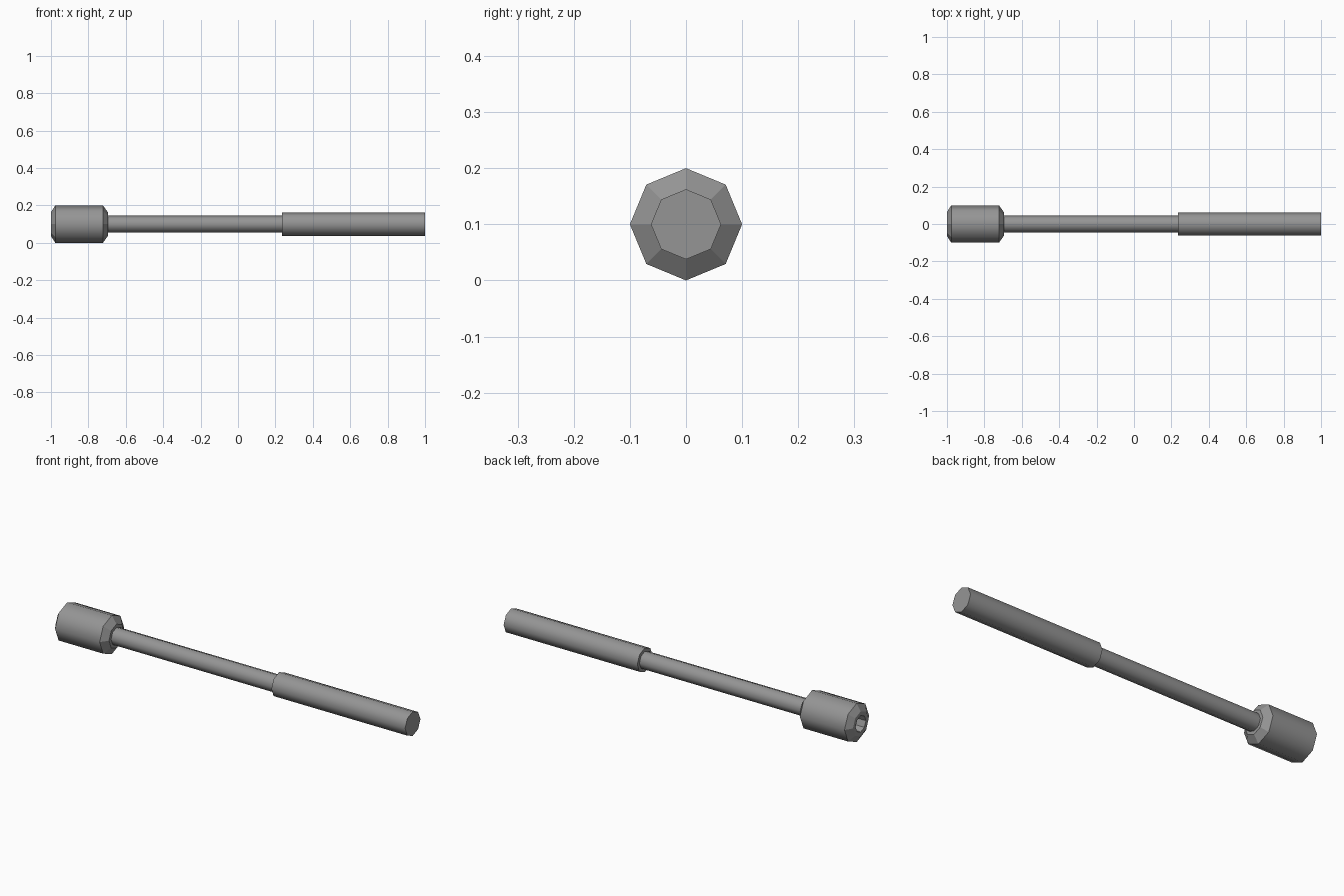
import bpy, bmesh, math

if "Cube" in bpy.data.objects:
    bpy.data.objects.remove(bpy.data.objects["Cube"])

SIDES = 8
AXIS_Z = 0.1

# dark grey metal shared by all parts
dark = bpy.data.materials.new("dark_grey")
dark.diffuse_color = (0.3, 0.3, 0.3, 1)
dark.use_nodes = True
dark.node_tree.nodes["Principled BSDF"].inputs["Base Color"].default_value = dark.diffuse_color


def lathe(name, profile, closed=False):
    """Spin an (x, radius) profile about the long axis; open profiles get end caps."""
    bm = bmesh.new()
    rings = []
    for x, r in profile:
        rings.append([bm.verts.new((x, r * math.cos(2 * math.pi * i / SIDES),
                                    AXIS_Z + r * math.sin(2 * math.pi * i / SIDES)))
                      for i in range(SIDES)])
    pairs = list(zip(rings, rings[1:]))
    if closed:
        pairs.append((rings[-1], rings[0]))
    else:
        bm.faces.new(rings[0])
        bm.faces.new(rings[-1])
    for a, b in pairs:
        for i in range(SIDES):
            j = (i + 1) % SIDES
            f = bm.faces.new((a[i], a[j], b[j], b[i]))
            # long barrel walls are smooth, chamfers and ends stay flat
            f.smooth = abs(a[0].co.x - b[0].co.x) > 0.1
    bmesh.ops.recalc_face_normals(bm, faces=bm.faces)
    mesh = bpy.data.meshes.new(name)
    bm.to_mesh(mesh)
    bm.free()
    # keep the rims between barrel and chamfer crisp
    for e in mesh.edges:
        p, q = (mesh.vertices[v].co for v in e.vertices)
        e.use_edge_sharp = abs(p.x - q.x) < 0.001
    mesh.materials.append(dark)
    obj = bpy.data.objects.new(name, mesh)
    bpy.context.collection.objects.link(obj)
    return obj


# chamfered head with a socket in its outer end
lathe("head", [(-0.93, 0.042), (-1.0, 0.042), (-1.0, 0.064), (-0.977, 0.1),
               (-0.722, 0.1), (-0.695, 0.062), (-0.695, 0.042)],
      closed=True)

# thin shaft between head and handle
lathe("shaft", [(-0.93, 0.045), (0.26, 0.045)])

# thicker handle
lathe("handle", [(0.235, 0.0625), (1.0, 0.0625)])
